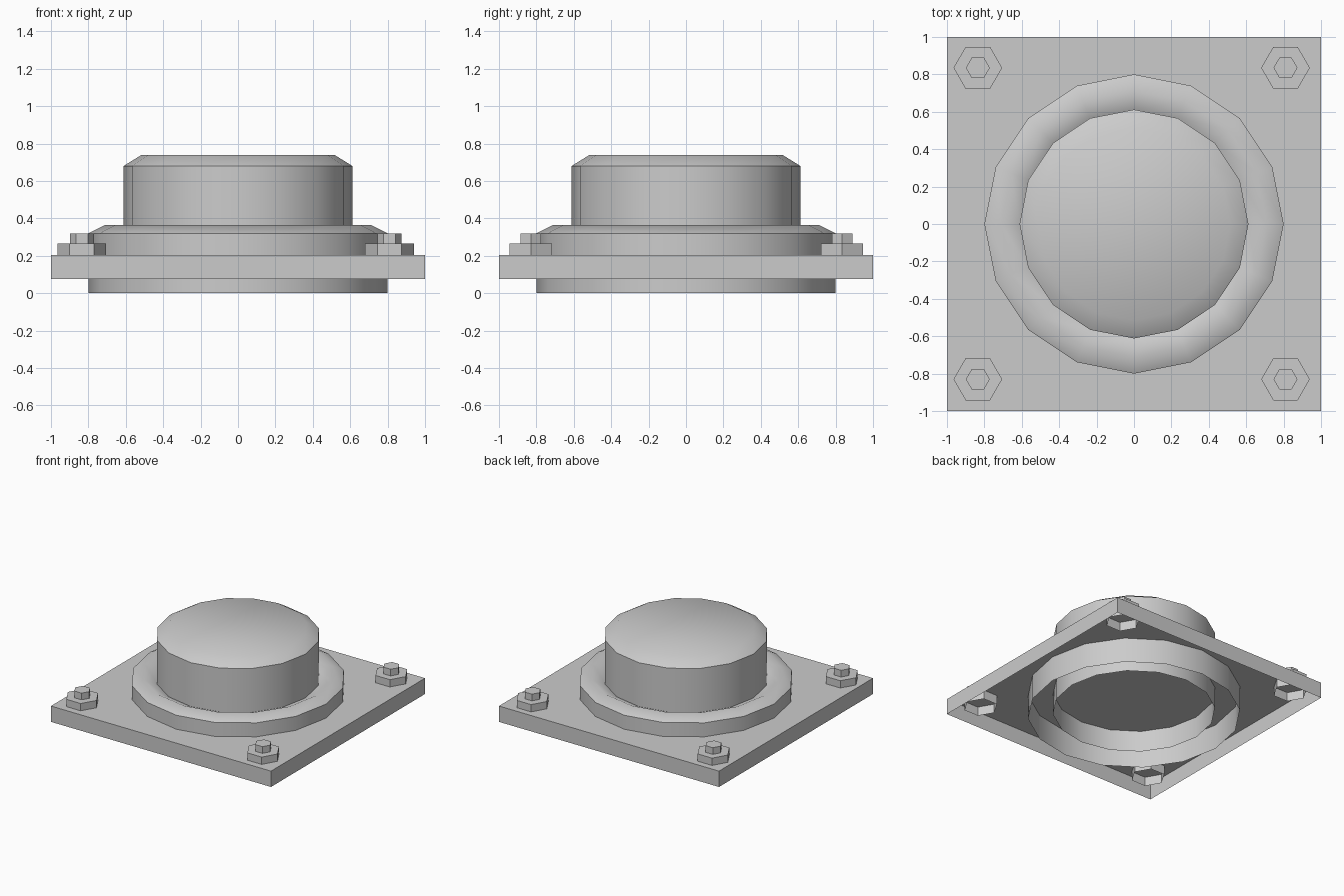
import bpy, bmesh
from math import cos, sin, pi, radians

if "Cube" in bpy.data.objects:
    bpy.data.objects.remove(bpy.data.objects["Cube"])


def turned(name, profile, sides, centre=(0, 0), cap=True, smooth=None):
    """Revolve (radius, z) points into an open-bottomed shell."""
    bm = bmesh.new()
    rings = [[bm.verts.new((r * cos(2 * pi * i / sides), r * sin(2 * pi * i / sides), z))
              for i in range(sides)] for r, z in profile]
    for low, high in zip(rings, rings[1:]):
        for i in range(sides):
            j = (i + 1) % sides
            bm.faces.new((low[i], low[j], high[j], high[i]))
    if cap:
        bm.faces.new(rings[-1])
    mesh = bpy.data.meshes.new(name)
    bm.to_mesh(mesh)
    bm.free()
    ob = bpy.data.objects.new(name, mesh)
    ob.location = (*centre, 0)
    bpy.context.collection.objects.link(ob)
    if smooth:
        bpy.ops.object.select_all(action='DESELECT')
        ob.select_set(True)
        bpy.context.view_layer.objects.active = ob
        bpy.ops.object.shade_smooth_by_angle(angle=radians(smooth))
    return ob


# Square mounting plate, open underneath
bm = bmesh.new()
bmesh.ops.create_cube(bm, size=1)
for v in bm.verts:
    v.co = (v.co.x * 2, v.co.y * 2, 0.205 if v.co.z > 0 else 0.075)
bm.normal_update()
bmesh.ops.delete(bm, geom=[f for f in bm.faces if f.normal.z < -0.5], context='FACES_ONLY')
mesh = bpy.data.meshes.new("base_plate")
bm.to_mesh(mesh)
bm.free()
bpy.context.collection.objects.link(bpy.data.objects.new("base_plate", mesh))

# Wide collar with a ridged top, passing through the plate
turned("collar", [(0.8, 0), (0.8, 0.32), (0.71, 0.365), (0.612, 0.32)], 16,
       cap=False, smooth=58)

# Capped inner drum with a chamfered rim
turned("drum", [(0.612, 0.03), (0.612, 0.68), (0.515, 0.74)], 16, smooth=45)

# Hex nuts and bolt ends at the corners
for x in (-0.835, 0.81):
    for y in (-0.83, 0.835):
        turned("nut", [(0.13, 0.13), (0.13, 0.265)], 6, (x, y))
        turned("bolt_end", [(0.064, 0.21), (0.064, 0.32)], 6, (x, y))
